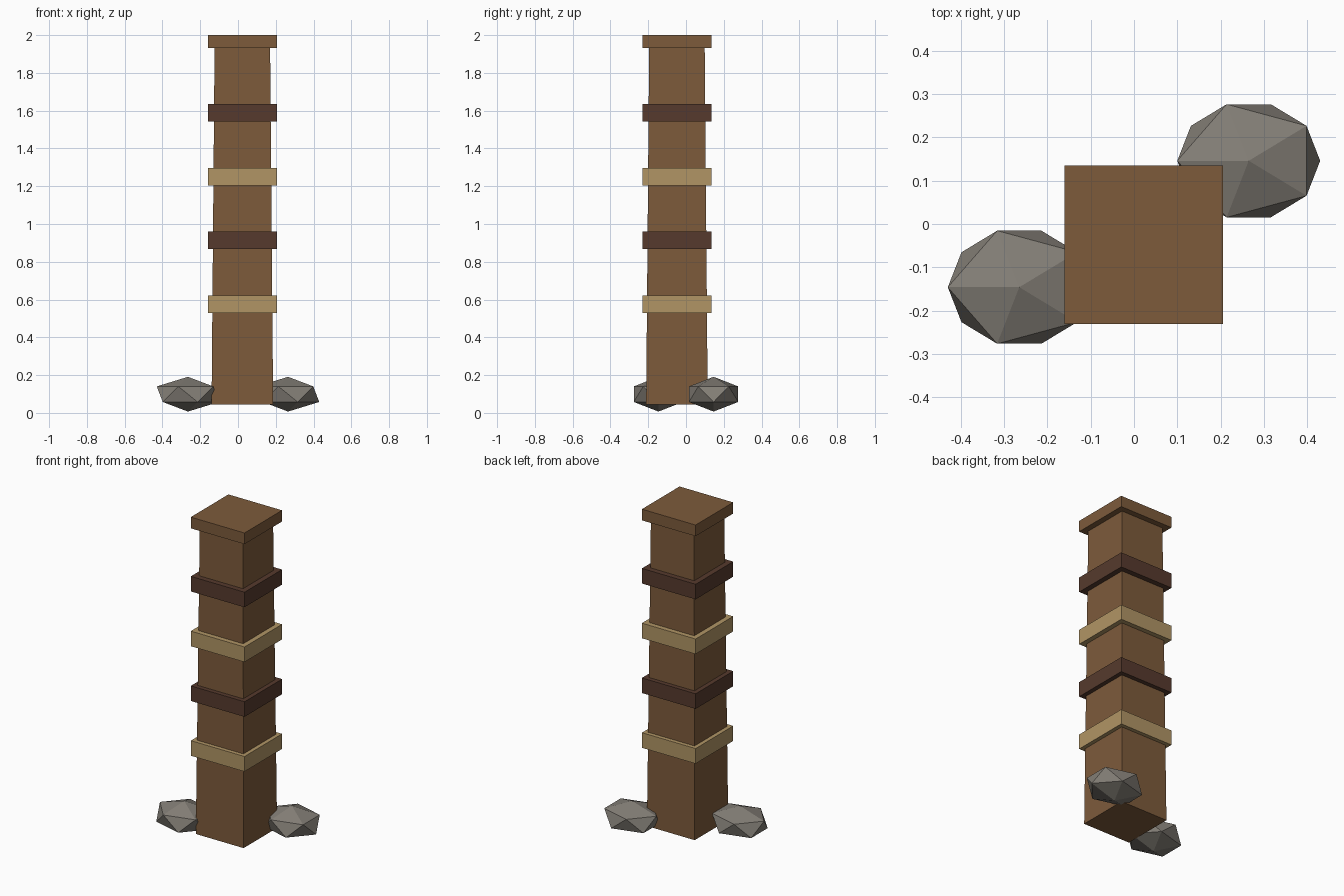
import bpy, bmesh, math
from mathutils import Matrix

if "Cube" in bpy.data.objects:
    bpy.data.objects.remove(bpy.data.objects["Cube"])


def material(name, rgb):
    """Flat colour from 0-255 sRGB values."""
    m = bpy.data.materials.new(name)
    lin = [((c / 255 + 0.055) / 1.055) ** 2.4 for c in rgb]
    m.diffuse_color = (*lin, 1)
    m.use_nodes = True
    m.node_tree.nodes["Principled BSDF"].inputs["Base Color"].default_value = m.diffuse_color
    return m


WOOD = material("brown wood", (125, 91, 59))
DARK = material("dark brown band", (86, 58, 45))
TAN = material("tan band", (177, 149, 101))
STONE = material("grey stone", (131, 126, 118))

CX, CY = 0.023, -0.048  # post axis


def finish(name, bm, mat):
    mesh = bpy.data.meshes.new(name)
    bm.to_mesh(mesh)
    bm.free()
    mesh.materials.append(mat)
    ob = bpy.data.objects.new(name, mesh)
    bpy.context.collection.objects.link(ob)
    return ob


def square_block(name, z0, z1, half0, half1, mat):
    """Square block on the post axis, half-width half0 at z0 and half1 at z1."""
    bm = bmesh.new()
    bmesh.ops.create_cube(bm, size=2)
    for v in bm.verts:
        h, z = (half1, z1) if v.co.z > 0 else (half0, z0)
        v.co = (CX + v.co.x * h, CY + v.co.y * h, z)
    return finish(name, bm, mat)


def rock(name, x, y):
    """Squashed icosahedron."""
    bm = bmesh.new()
    bmesh.ops.create_icosphere(bm, subdivisions=1, radius=1)
    bmesh.ops.transform(bm, verts=bm.verts, matrix=(
        Matrix.Translation((x, y, 0.099))
        @ Matrix.Diagonal((0.1845, 0.1535, 0.092, 1))
        @ Matrix.Rotation(math.pi, 4, 'Z')))
    return finish(name, bm, STONE)


# Tapered post and its cap
square_block("post", 0.045, 1.94, 0.163, 0.147, WOOD)
square_block("cap", 1.931, 2.0, 0.183, 0.183, WOOD)

# Alternating bands
for i in range(4):
    z = 0.576 + i * 0.3375
    square_block(f"band_{i + 1}", z - 0.0465, z + 0.0465, 0.183, 0.183,
                 DARK if i % 2 else TAN)

# Stones at the foot
rock("right_rock", 0.265, 0.146)
rock("left_rock", -0.265, -0.146)
